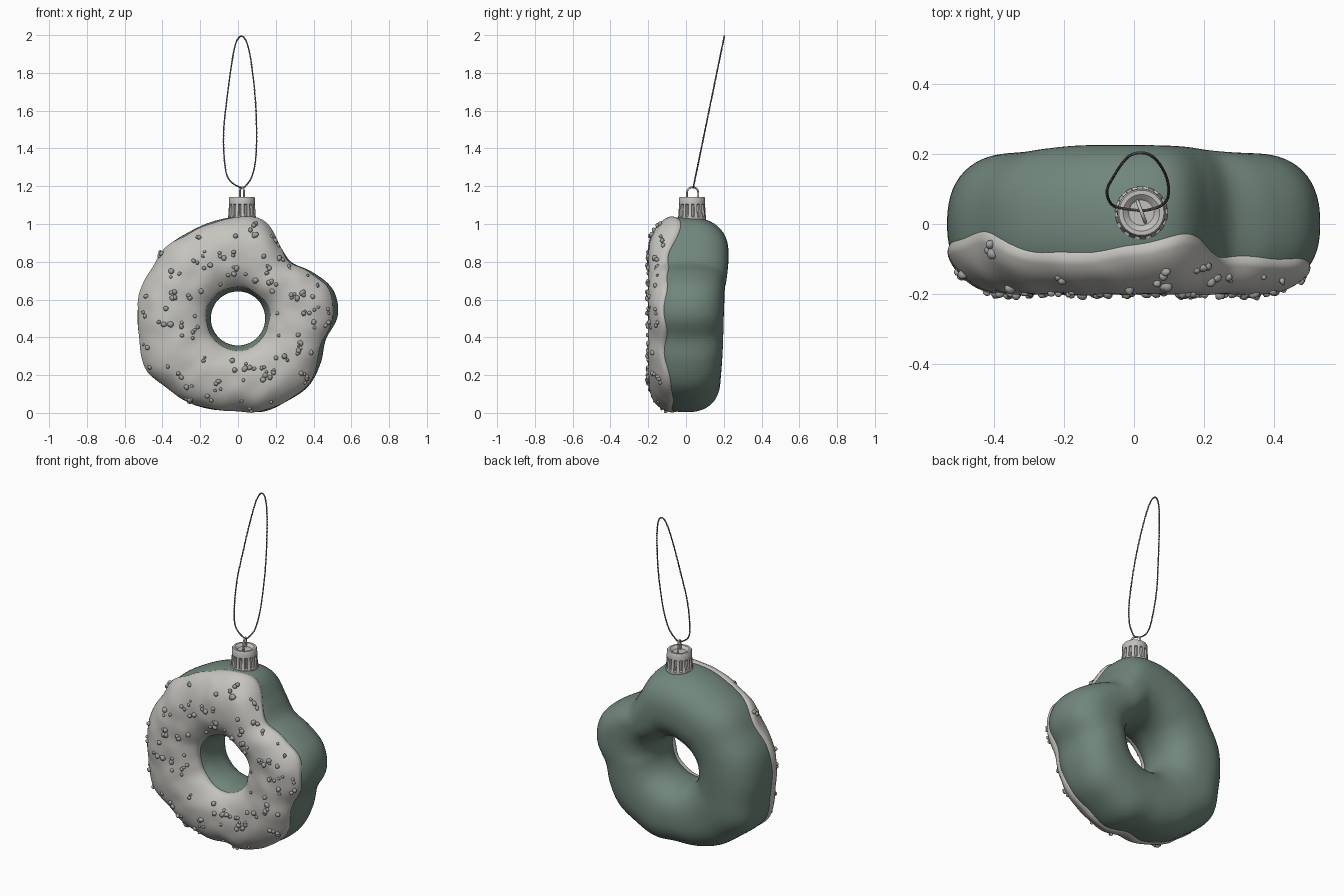
import bpy, bmesh, math, random
from mathutils import Vector, Matrix, noise

if "Cube" in bpy.data.objects:
    bpy.data.objects.remove(bpy.data.objects["Cube"])

random.seed(4)
TAU = 2 * math.pi
CZ, N = 0.515, 2.4           # ring centre height, section squareness
# every 15 degrees, counter-clockwise from +x
OUTER = [.528, .522, .458, .400, .435, .514, .522, .516, .513, .522, .513, .530,
         .532, .538, .565, .538, .530, .515, .503, .526, .522, .528, .505, .482]
ICING_Y = [.11, .10, .10, .09, .07, .03, .055, .08, .085, .04, .03, .045,
           .06, .07, .05, .07, .05, .07, .05, .06, .07, .08, .10, .11]
BACK = [.2, .205, .22, .225, .223, .207, .2, .19, .18, .18, .186, .195]   # every 30 degrees


def material(name, col):
    m = bpy.data.materials.new(name)
    m.diffuse_color = (*col, 1)
    m.use_nodes = True
    m.node_tree.nodes["Principled BSDF"].inputs["Base Color"].default_value = m.diffuse_color
    return m


GREEN = material("sage_green", (.165, .24, .2))
CREAM = material("pale_grey", (.56, .55, .515))
SPRINKLE = material("sprinkle_grey", (.36, .37, .35))
METAL = material("cap_grey", (.54, .53, .51))
CORD = material("dark_cord", (.2, .2, .195))


def sample(tab, a):
    """Periodic smooth interpolation of a table."""
    t = (a / TAU * len(tab)) % len(tab)
    i, f = int(t), t % 1
    p = [tab[(i + k) % len(tab)] for k in (-1, 0, 1, 2)]
    return p[1] + .5 * f * (p[2] - p[0] + f * (2 * p[0] - 5 * p[1] + 4 * p[2] - p[3]
                                               + f * (3 * (p[1] - p[2]) + p[3] - p[0])))


def depth(a, front):
    return .188 if front else sample(BACK, a)


def base(a, p):
    """Point on the ring: a runs round the ring, p round the section (90 deg = front)."""
    R, ri = sample(OUTER, a), .143 - .015 * math.sin(a)
    c, s = math.cos(p), math.sin(p)
    rho = (abs(c) ** N + abs(s) ** N) ** (-1 / N)
    r = (R + ri) / 2 + (R - ri) / 2 * rho * c
    return Vector((r * math.cos(a), -depth(a, s > 0) * rho * s, CZ + r * math.sin(a)))


def normal(a, p):
    e = .01
    n = (base(a + e, p) - base(a - e, p)).cross(base(a, p + e) - base(a, p - e)).normalized()
    out = Vector((math.cos(p) * math.cos(a), -math.sin(p), math.cos(p) * math.sin(a)))
    return n if n.dot(out) > 0 else -n


def surf(a, p, off=0):
    return base(a, p) + normal(a, p) * off


def icing_limits(a):
    d = depth(a, True)
    edge = lambda y: math.atan2(y / d, (1 - (y / d) ** N) ** (1 / N))
    wob = .007 * math.sin(9 * a) + .005 * math.sin(14 * a + 1)
    return edge(sample(ICING_Y, a) + wob), math.pi - edge(.112 + .006 * math.sin(3 * a))


def finish(bm, name, mat, angle=60):
    bmesh.ops.recalc_face_normals(bm, faces=bm.faces)
    me = bpy.data.meshes.new(name)
    bm.to_mesh(me)
    bm.free()
    ob = bpy.data.objects.new(name, me)
    bpy.context.collection.objects.link(ob)
    me.materials.append(mat)
    bpy.ops.object.select_all(action='DESELECT')
    ob.select_set(True)
    bpy.context.view_layer.objects.active = ob
    bpy.ops.object.shade_smooth_by_angle(angle=math.radians(angle))
    return ob


def grid(rows, name, mat, wrap_v, angle=60):
    """Skin closed rings of points; wrap_v also closes the other direction."""
    bm = bmesh.new()
    vs = [[bm.verts.new(p) for p in r] for r in rows]
    n, m = len(vs), len(vs[0])
    for i in range(n):
        for j in range(m if wrap_v else m - 1):
            k, l = (i + 1) % n, (j + 1) % m
            bm.faces.new((vs[i][j], vs[k][j], vs[k][l], vs[i][l]))
    return finish(bm, name, mat, angle)


# Dough ring
A = [TAU * i / 160 for i in range(160)]
grid([[surf(a, TAU * j / 64) for j in range(64)] for a in A], "dough_ring", GREEN, True, 180)

# Icing shell with rounded, wavy rim
rows = []
for a in A:
    p0, p1 = icing_limits(a)
    row = []
    for j in range(41):
        t = .5 - .5 * math.cos(math.pi * j / 40)
        p = p0 + (p1 - p0) * t
        k = min(1, math.sin(math.pi * t) * 6) ** .5
        lump = noise.noise(base(a, p) * 11) * .006
        row.append(surf(a, p, -.004 + k * (.016 + lump)))
    rows.append(row)
grid(rows, "icing", CREAM, False, 180)

# Sprinkles: lumpy beads half sunk in the icing, some in clusters
bm = bmesh.new()
for i in range(150):
    if i % 3 != 1:
        a = i * 2.39996 + random.uniform(-.2, .2)
        t = random.uniform(.06, .86)
    else:
        a += random.uniform(-.07, .07)
        t = min(.9, max(.05, t + random.uniform(-.06, .06)))
    p0, p1 = icing_limits(a)
    p = p0 + (p1 - p0) * t
    r = random.uniform(.008, .0145)
    mat = (Matrix.Translation(surf(a, p, .011 + r * .15))
           @ Matrix.Rotation(random.uniform(0, TAU), 4, Vector((random.random(), 1, random.random())))
           @ Matrix.Diagonal((1, random.uniform(.8, 1.2), random.uniform(.8, 1.3), 1)))
    new = bmesh.ops.create_icosphere(bm, subdivisions=2, radius=r, matrix=mat)
    for v in new['verts']:
        v.co += noise.noise_vector(v.co * 90) * .003
finish(bm, "sprinkles", SPRINKLE)

# Metal cap: lathe with slots pressed into the skirt
CAP = Vector((.021, .032, 0))
PROFILE = [(.073, 1.0, 0), (.074, 1.03, 0), (.075, 1.038, 0), (.073, 1.042, 1), (.069, 1.1, 1),
           (.069, 1.105, 0), (.068, 1.138, 0), (.064, 1.144, 0), (.052, 1.144, 0),
           (.042, 1.136, 0), (.036, 1.13, 0), (.001, 1.13, 0)]
rows = []
for i in range(112):
    a = TAU * i / 112
    slot = .008 if i % 8 < 3 else 0
    rows.append([CAP + Vector(((r - slot * s) * math.cos(a), (r - slot * s) * math.sin(a), z))
                 for r, z, s in PROFILE])
grid(rows, "cap", METAL, False, 35)


def tube(name, pts, radius, mat, cyclic, res=3):
    cu = bpy.data.curves.new(name, 'CURVE')
    cu.dimensions = '3D'
    cu.bevel_depth, cu.bevel_resolution = radius, res
    sp = cu.splines.new('POLY')
    sp.points.add(len(pts) - 1)
    for q, p in zip(sp.points, pts):
        q.co = (*p, 1)
    sp.use_cyclic_u = cyclic
    sp.use_smooth = True
    cu.materials.append(mat)
    ob = bpy.data.objects.new(name, cu)
    bpy.context.collection.objects.link(ob)


# Wire hoop on the cap
hoop = [(-.03, 1.12), (-.032, 1.15)]
hoop += [(-.032 * math.cos(math.pi * i / 16), 1.165 + .03 * math.sin(math.pi * i / 16)) for i in range(17)]
hoop += [(.032, 1.15), (.03, 1.12)]
tube("cap_hoop", [(CAP.x - u * .35, CAP.y + u * .93 + .003, z) for u, z in hoop], .005, METAL, False)

# Hanging cord: two twisted strands along a leaning loop
LX = [.015, -.05, -.072, -.076, -.06, -.035, -.010, .02, .05, .075, .095, .097, .08, .05]
LZ = [1.193, 1.24, 1.34, 1.49, 1.65, 1.84, 1.96, 1.994, 1.95, 1.82, 1.61, 1.39, 1.27, 1.213]
S = 560
path = []
for i in range(S):
    a = TAU * i / S
    z = sample(LZ, a)
    path.append(Vector((sample(LX, a), .04 + (z - 1.2) * .205, z)))
side = Vector((0, -.98, .2))
for k in range(2):
    pts = []
    for i, p in enumerate(path):
        tan = (path[(i + 1) % S] - path[i - 1]).normalized()
        w = TAU * 70 * i / S + math.pi * k
        pts.append(p + (side * math.cos(w) + tan.cross(side) * math.sin(w)) * .002)
    tube("cord_strand_%d" % (k + 1), pts, .0025, CORD, True, 1)
